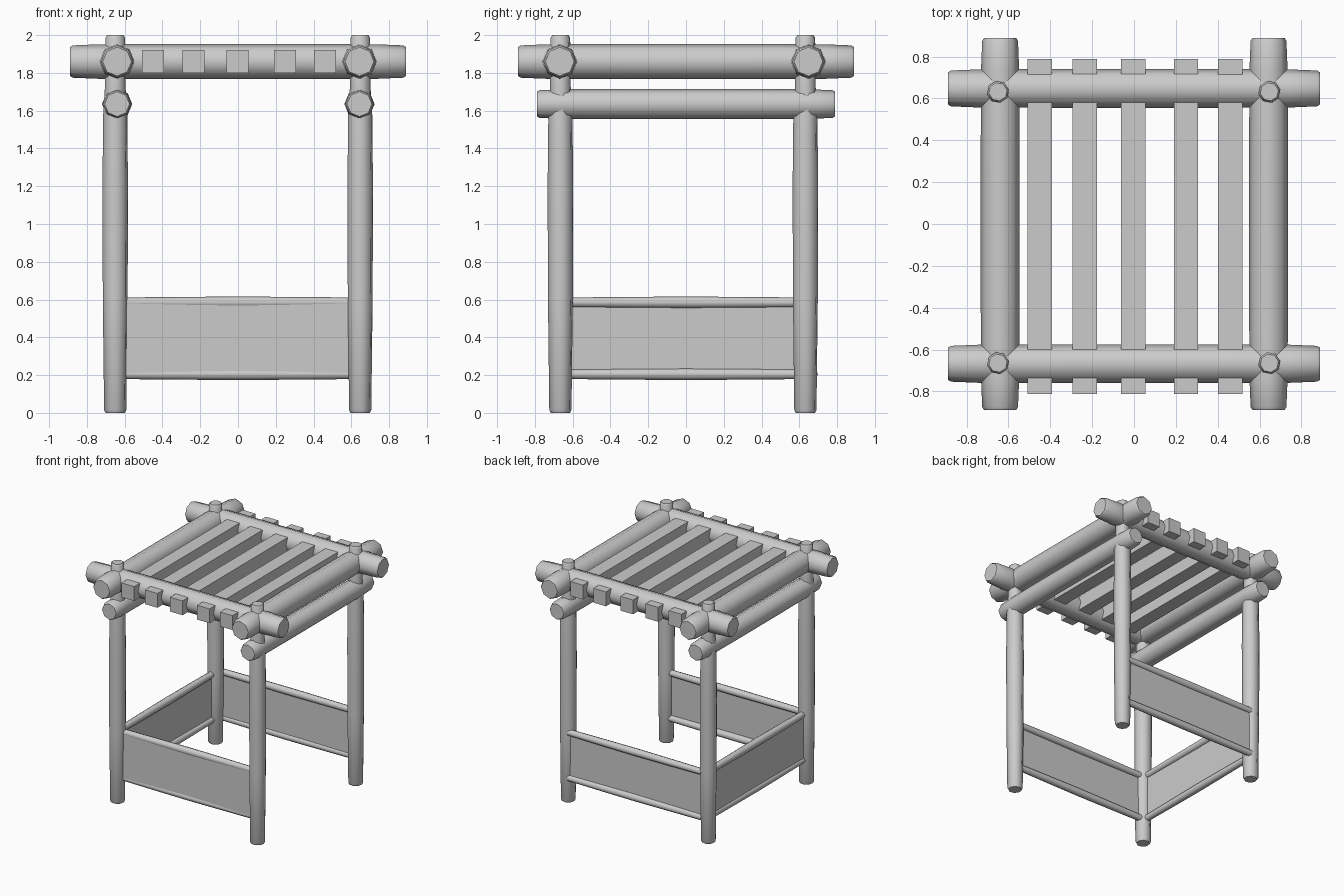
import bpy, bmesh, math
from mathutils import Vector

if "Cube" in bpy.data.objects:
    bpy.data.objects.remove(bpy.data.objects["Cube"])


def log(name, profile, centre, axis, sides=8, turn=0.0):
    """Rough round log: profile is (position along axis, radius) pairs."""
    bm = bmesh.new()
    rings = []
    for t, r in profile:
        ring = []
        for i in range(sides):
            a = 2 * math.pi * i / sides + turn
            u, v = r * math.cos(a), r * math.sin(a)
            p = {'x': (t, u, v), 'y': (u, t, v), 'z': (u, v, t)}[axis]
            ring.append(bm.verts.new(Vector(p) + Vector(centre)))
        rings.append(ring)
    for a, b in zip(rings, rings[1:]):
        for i in range(sides):
            j = (i + 1) % sides
            bm.faces.new((a[i], a[j], b[j], b[i]))
    bm.faces.new(rings[0])
    bm.faces.new(rings[-1])
    bmesh.ops.recalc_face_normals(bm, faces=bm.faces)
    mesh = bpy.data.meshes.new(name)
    bm.to_mesh(mesh)
    bm.free()
    ob = bpy.data.objects.new(name, mesh)
    bpy.context.collection.objects.link(ob)
    bpy.ops.object.select_all(action='DESELECT')
    ob.select_set(True)
    bpy.context.view_layer.objects.active = ob
    bpy.ops.object.shade_smooth_by_angle(angle=math.radians(48))
    return ob


def box(name, lo, hi):
    lo, hi = Vector(lo), Vector(hi)
    bpy.ops.mesh.primitive_cube_add(size=1, location=(lo + hi) / 2)
    ob = bpy.context.object
    ob.name = name
    ob.scale = hi - lo
    bpy.ops.object.transform_apply(location=False, rotation=False, scale=True)


def beam_profile(half, r):
    """Symmetric log with worn, rounded ends."""
    side = [(half, r * 0.82), (half - 0.015, r * 0.92), (half - 0.15, r * 0.98), (half * 0.35, r)]
    return [(-t, q) for t, q in side] + [(t, q) for t, q in reversed(side)]


# Corner posts, slimmer towards the top
post = [(0, 0.052), (0.015, 0.06), (0.6, 0.067), (1.2, 0.069),
        (1.58, 0.065), (1.72, 0.056), (1.985, 0.053), (2.0, 0.044)]
for side, x in (("left", -0.65), ("right", 0.647)):
    for end, y in (("front", -0.665), ("back", 0.632)):
        log(f"{end}_{side}_post", post, (x, y, 0), 'z', turn=math.pi / 16)

# Roof frame logs and the lower side logs
for side, x in (("left", -0.64), ("right", 0.643)):
    log(f"{side}_roof_log", beam_profile(0.89, 0.093), (x, 0, 1.86), 'y')
    log(f"{side}_lower_log", beam_profile(0.79, 0.08), (x, 0, 1.635), 'y')
for end, y in (("front", -0.668), ("back", 0.648)):
    log(f"{end}_roof_log", beam_profile(0.89, 0.093), (0, y, 1.86), 'x')

# Roof slats running through the front and back logs
for i, x in enumerate((-0.45, -0.235, -0.003, 0.248, 0.46)):
    box(f"roof_slat_{i + 1}", (x - 0.058, -0.812, 1.80), (x + 0.058, 0.788, 1.92))

# Low rails with board panels on three sides (right side is open)
rail = [(-0.62, 0.026), (-0.3, 0.029), (0, 0.031), (0.3, 0.029), (0.62, 0.026)]
for level, z in (("upper", 0.585), ("lower", 0.205)):
    log(f"front_{level}_rail", rail, (0, -0.65, z), 'x')
    log(f"back_{level}_rail", rail, (0, 0.667, z), 'x')
    log(f"left_{level}_rail", rail, (-0.65, 0, z), 'y')
box("front_panel", (-0.63, -0.674, 0.2), (0.63, -0.65, 0.59))
box("back_panel", (-0.63, 0.65, 0.2), (0.63, 0.672, 0.59))
box("left_panel", (-0.665, -0.64, 0.2), (-0.645, 0.62, 0.59))
